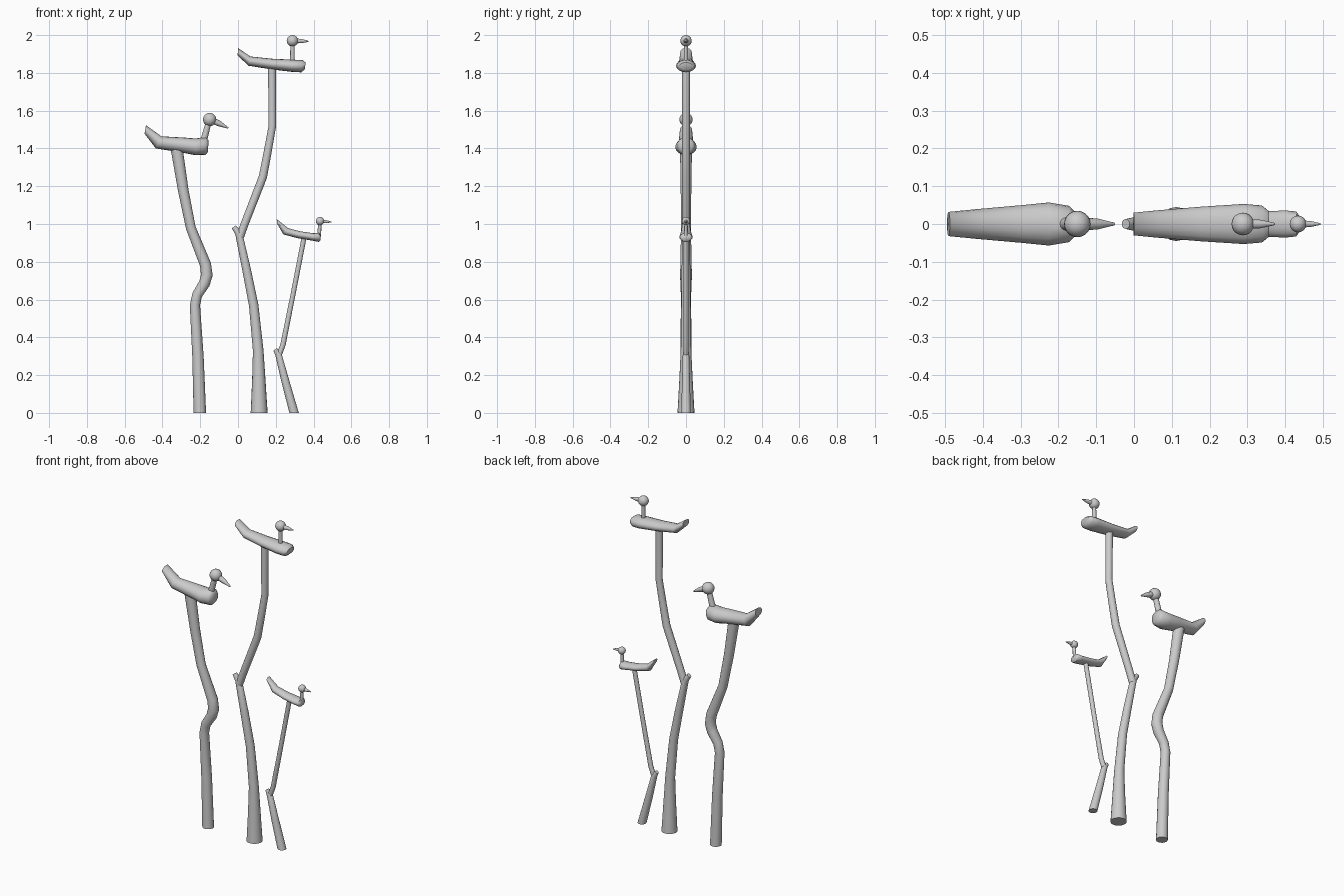
import bpy, bmesh, math
from mathutils import Vector

if "Cube" in bpy.data.objects:
    bpy.data.objects.remove(bpy.data.objects["Cube"])

SIDES = 16


def finish(bm, name, angle=50):
    bmesh.ops.recalc_face_normals(bm, faces=bm.faces)
    me = bpy.data.meshes.new(name)
    bm.to_mesh(me)
    bm.free()
    ob = bpy.data.objects.new(name, me)
    bpy.context.collection.objects.link(ob)
    bpy.ops.object.select_all(action='DESELECT')
    bpy.context.view_layer.objects.active = ob
    ob.select_set(True)
    bpy.ops.object.shade_smooth_by_angle(angle=math.radians(angle))
    return ob


def loft(name, sections):
    """Skin elliptical rings, each given as (centre, half-height vector, half-width in y)."""
    bm = bmesh.new()
    rings = []
    for c, up, w in sections:
        ring = []
        for i in range(SIDES):
            a = 2 * math.pi * i / SIDES
            ring.append(bm.verts.new(c + up * math.cos(a) + Vector((0, w * math.sin(a), 0))))
        rings.append(ring)
    for r0, r1 in zip(rings, rings[1:]):
        for i in range(SIDES):
            j = (i + 1) % SIDES
            bm.faces.new((r0[i], r0[j], r1[j], r1[i]))
    bm.faces.new(rings[0])
    bm.faces.new(rings[-1])
    return finish(bm, name)


def branch(name, pts):
    """Round tapering tube along (x, z, radius) points; the foot is cut level."""
    cs = [Vector((x, 0, z)) for x, z, r in pts]
    secs = []
    for i, c in enumerate(cs):
        t = (cs[min(i + 1, len(cs) - 1)] - cs[max(i - 1, 0)]).normalized()
        n = Vector((t.z, 0, -t.x))
        if pts[i][1] == 0:
            n = Vector((1, 0, 0))
        secs.append((c, n * pts[i][2], pts[i][2]))
    return loft(name, secs)


def body(name, rows):
    """Bird body from (top x, top z, bottom x, bottom z, half width), tail to breast."""
    secs = []
    for xt, zt, xb, zb, w in rows:
        t, b = Vector((xt, 0, zt)), Vector((xb, 0, zb))
        secs.append(((t + b) / 2, (t - b) / 2, w))
    return loft(name, secs)


def head(name, x, z, r):
    bm = bmesh.new()
    bmesh.ops.create_uvsphere(bm, u_segments=20, v_segments=12, radius=r)
    bmesh.ops.translate(bm, vec=(x, 0, z), verts=bm.verts)
    return finish(bm, name)


def bird(tag, rows, neck, skull, beak_tip, beak_r):
    body(tag + "_bird_body", rows)
    branch(tag + "_bird_neck", neck)
    x, z, r = skull
    head(tag + "_bird_head", x, z, r)
    bx, bz = beak_tip
    mx, mz = x + (bx - x) * 0.55, z + (bz - z) * 0.5
    branch(tag + "_bird_beak", [(x, z, beak_r), (mx, mz, beak_r * 0.8), (bx, bz, beak_r * 0.2)])


# Driftwood poles
branch("left_pole", [(-.202, 0, .033), (-.212, .30, .030), (-.228, .57, .027), (-.216, .625, .027),
                     (-.178, .685, .030), (-.165, .73, .031), (-.172, .785, .030),
                     (-.25, .98, .026), (-.29, 1.18, .028), (-.328, 1.42, .032)])
branch("middle_pole_lower", [(.112, 0, .045), (.110, .18, .035), (.107, .33, .028),
                             (.083, .57, .025), (.045, .76, .023), (.004, .95, .019),
                             (-.022, .985, .013)])
branch("middle_pole_upper", [(.010, .93, .021), (.035, 1.0, .021), (.132, 1.25, .022),
                             (.155, 1.37, .021), (.182, 1.52, .020), (.180, 1.84, .021)])
branch("right_pole_lower", [(.297, 0, .025), (.25, .17, .021), (.214, .31, .017), (.197, .336, .011)])
branch("right_pole_upper", [(.213, .295, .014), (.238, .36, .014), (.29, .62, .013), (.352, .94, .013)])

# Birds
bird("left",
     [(-.487, 1.523, -.495, 1.478, .032), (-.405, 1.464, -.435, 1.400, .039),
      (-.29, 1.458, -.30, 1.379, .050), (-.225, 1.453, -.225, 1.364, .057),
      (-.172, 1.460, -.172, 1.366, .048), (-.157, 1.445, -.158, 1.383, .034)],
     [(-.185, 1.43, .018), (-.155, 1.54, .015)], (-.150, 1.553, .035), (-.052, 1.508), .018)
bird("middle",
     [(0, 1.932, -.002, 1.893, .030), (.065, 1.887, .055, 1.838, .036),
      (.18, 1.875, .18, 1.818, .046), (.29, 1.870, .29, 1.805, .053),
      (.342, 1.868, .335, 1.803, .049), (.358, 1.855, .353, 1.818, .035)],
     [(.288, 1.85, .012), (.288, 1.96, .011)], (.288, 1.970, .030), (.373, 1.967), .014)
bird("right",
     [(.205, 1.026, .208, 1.0, .018), (.265, .978, .240, .945, .025),
      (.33, .961, .315, .925, .032), (.40, .951, .40, .911, .036),
      (.43, .953, .428, .905, .033), (.438, .940, .437, .913, .022)],
     [(.430, .935, .010), (.433, 1.01, .009)], (.434, 1.015, .022), (.494, 1.010), .010)
